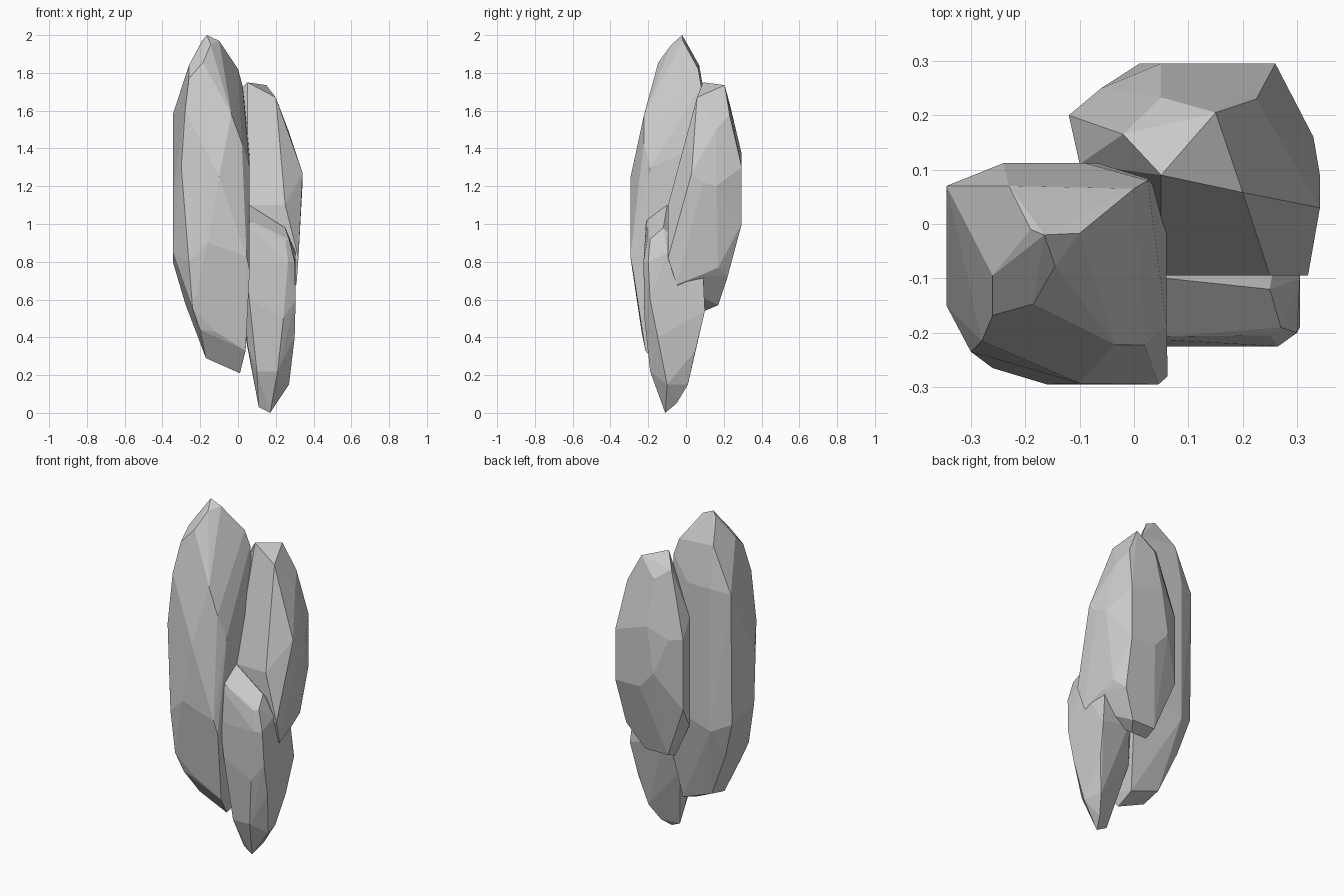
import bpy, bmesh, math


def shard(name, points):
    """Faceted crystal-like stone: convex hull of its corners, flat shaded."""
    bm = bmesh.new()
    for p in points:
        bm.verts.new(p)
    hull = bmesh.ops.convex_hull(bm, input=bm.verts)
    spare = {v for v in bm.verts if not v.link_faces}
    bmesh.ops.delete(bm, geom=list(spare), context='VERTS')
    bmesh.ops.dissolve_limit(bm, angle_limit=math.radians(4),
                             verts=bm.verts, edges=bm.edges)
    bmesh.ops.recalc_face_normals(bm, faces=bm.faces)
    mesh = bpy.data.meshes.new(name)
    bm.to_mesh(mesh)
    bm.free()
    obj = bpy.data.objects.new(name, mesh)
    bpy.context.collection.objects.link(obj)
    return obj


# Tall stone on the left, corners from the tip down
shard("tall_stone", [
    (-.165, -.02, 2), (-.19, -.01, 1.97), (-.10, -.017, 1.97), (-.145, -.077, 1.95),
    (-.10, -.075, 1.84), (0, .065, 1.82), (.025, .08, 1.73), (-.23, .07, 1.84),
    (-.185, -.147, 1.855), (-.26, -.168, 1.77), (-.26, -.095, 1.84),
    (-.345, .07, 1.58), (-.24, .112, 1.6), (-.09, .112, 1.6),
    (-.035, -.222, 1.58), (.02, -.223, 1.43), (.06, -.19, 1.3), (.06, .05, 1.4),
    (-.345, -.15, 1.15), (-.345, -.15, .85), (-.30, -.235, 1.3), (-.28, -.215, 1.6),
    (-.10, -.293, 1.25), (-.26, -.265, .8), (-.16, -.295, .9), (.045, -.295, .83),
    (.062, -.28, .75), (-.24, -.25, .55), (-.20, -.225, .44), (-.12, -.235, .43),
    (.04, -.215, .33), (.01, -.12, .21), (-.17, -.12, .29), (.02, 0, .25),
    (-.17, 0, .32), (-.28, .03, .58), (-.345, .06, .8), (-.24, .112, .75),
    (.06, .07, .6), (.06, .11, .85),
])

# Middle stone behind on the right
shard("back_stone", [
    (.05, .09, 1.75), (.15, .205, 1.735), (.05, .233, 1.63), (-.02, .165, 1.68),
    (.20, .058, 1.67), (.225, .23, 1.58), (.265, .16, 1.5), (.235, -.025, 1.33),
    (.25, -.095, 1.1), (.05, -.095, 1.1), (.05, -.095, .78), (.32, -.095, .82),
    (.342, .03, 1.27), (.342, .09, 1.22), (.33, .16, 1.2), (.01, .295, 1.1),
    (.05, .295, 1.37), (.26, .295, 1.3), (.26, .295, 1.0), (.10, .295, 1.0),
    (-.12, .20, 1.3), (-.12, .20, .88), (-.06, .25, 1.3), (-.10, .11, 1.4),
    (-.10, .11, .75), (0, .17, .57), (.15, .17, .57), (.10, .10, .54),
    (0, .10, .54), (.31, -.05, .68), (.30, .08, .73), (.29, .17, .77),
    (.24, .22, .72),
])

# Short stone in front on the right, reaching the ground
shard("front_stone", [
    (.06, -.10, 1.1), (.25, -.12, .98), (0, -.10, 1.1), (0, -.21, 1.03),
    (.06, -.207, 1.02), (.25, -.205, .91), (.27, -.19, .92), (.30, -.20, .80),
    (.305, -.10, .85), (.265, -.225, .8), (.04, -.225, .8), (.06, -.222, .6),
    (.24, -.22, .5), (.305, -.19, .6), (.30, -.15, .4), (.27, -.10, .15),
    (.21, -.19, .22), (.10, -.19, .22), (.17, -.11, 0), (.11, -.10, .03),
    (.20, -.05, .05), (.24, .01, .15), (.28, .05, .33), (.30, .10, .54),
    (.28, .09, .75), (.10, .08, .6), (.04, 0, .4), (.05, -.15, .36), (0, 0, .8),
])
